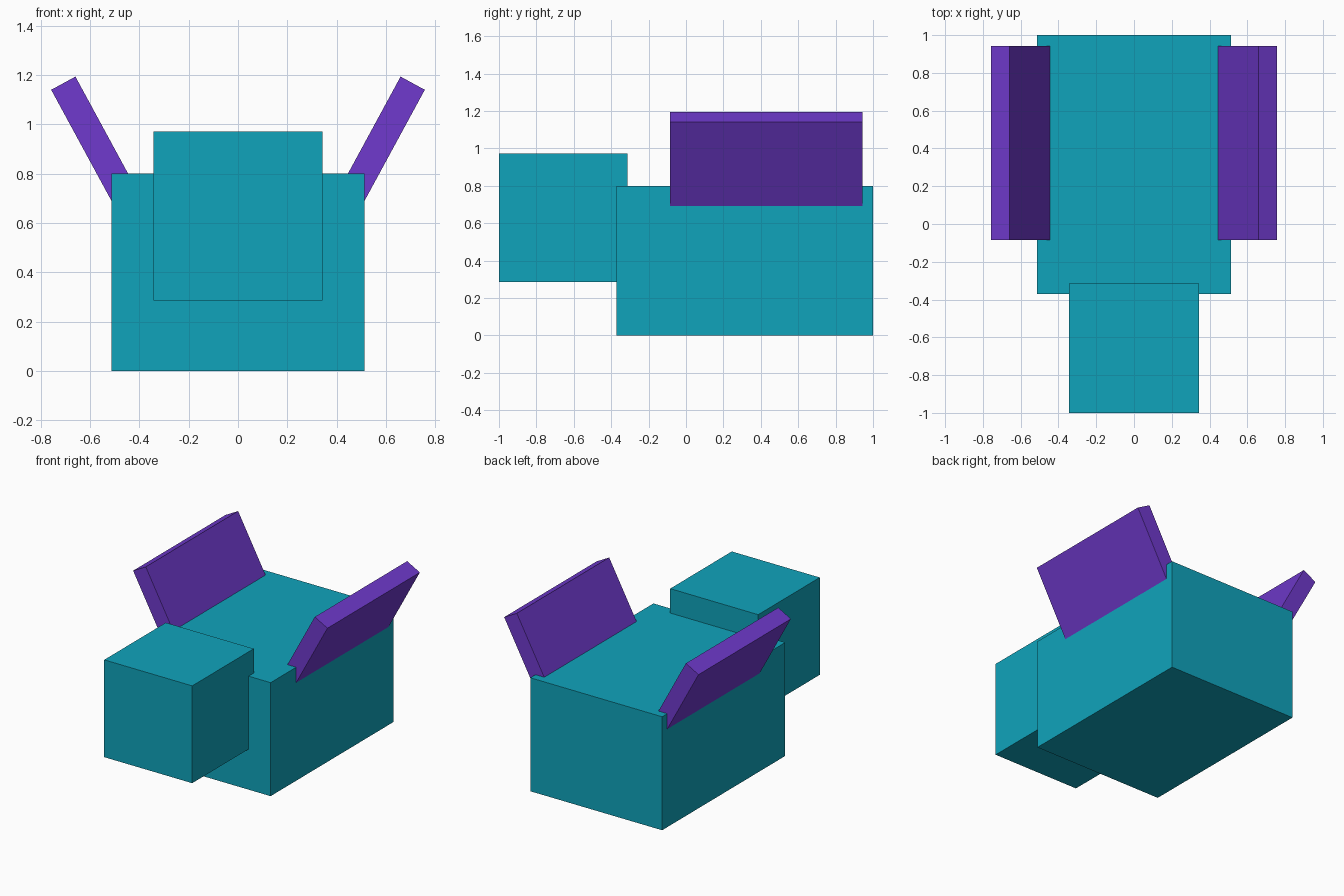
import bpy
from math import radians, sin, cos

if "Cube" in bpy.data.objects:
    bpy.data.objects.remove(bpy.data.objects["Cube"])


def material(name, color):
    mat = bpy.data.materials.new(name)
    mat.diffuse_color = color
    mat.use_nodes = True
    mat.node_tree.nodes["Principled BSDF"].inputs["Base Color"].default_value = mat.diffuse_color
    return mat


def block(name, center, size, mat, tilt=0.0):
    bpy.ops.mesh.primitive_cube_add(size=1, location=center)
    obj = bpy.context.object
    obj.name = name
    for v in obj.data.vertices:
        v.co = [c * s for c, s in zip(v.co, size)]
    obj.rotation_euler.y = tilt
    obj.data.materials.append(mat)
    return obj


teal = material("teal", (0.005, 0.37, 0.50, 1))
purple = material("purple", (0.16, 0.042, 0.61, 1))

# Body and head
block("body", (0, 0.3145, 0.4), (1.028, 1.371, 0.8), teal)
block("head", (0, -0.657, 0.629), (0.686, 0.686, 0.686), teal)

# Raised wings: tilted slabs whose lower ends sink into the body
tilt = radians(28.5)
length = 0.6
for side, label in ((1, "right"), (-1, "left")):
    x = 0.7085 - sin(tilt) * length / 2
    z = 1.167 - cos(tilt) * length / 2
    block(label + "_wing", (side * x, 0.4285, z),
          (0.112, 1.029, length), purple, side * tilt)
